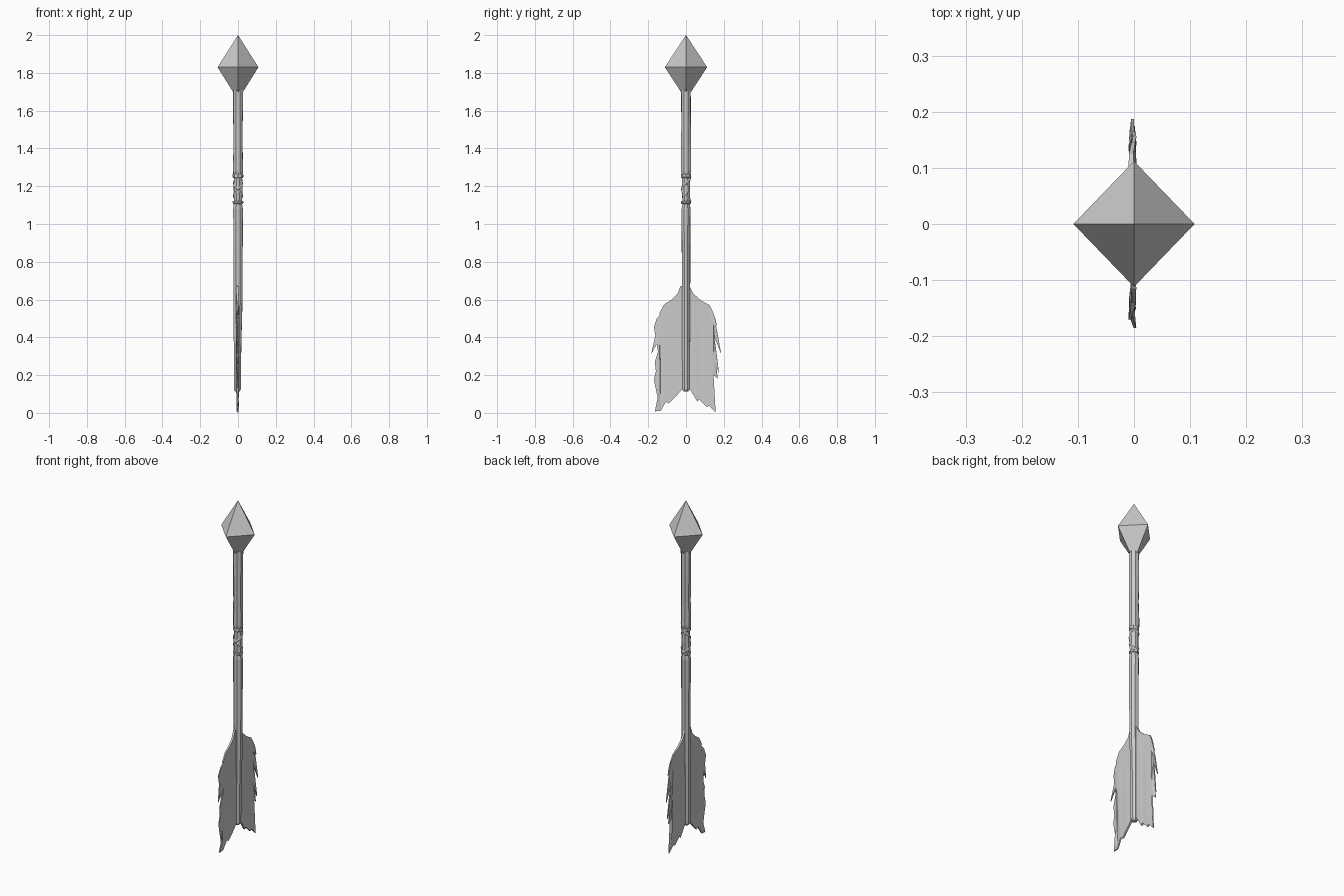
import bpy, bmesh, math, random
from mathutils import Vector

if "Cube" in bpy.data.objects:
    bpy.data.objects.remove(bpy.data.objects["Cube"])

random.seed(4)


def finish(name, bm):
    bmesh.ops.recalc_face_normals(bm, faces=bm.faces[:])
    me = bpy.data.meshes.new(name)
    bm.to_mesh(me)
    bm.free()
    ob = bpy.data.objects.new(name, me)
    bpy.context.collection.objects.link(ob)
    return ob


def loft(name, rings, closed=False):
    """Skin equal-length rings of points; cap the ends unless closed."""
    bm = bmesh.new()
    loops = [[bm.verts.new(p) for p in r] for r in rings]
    n = len(loops[0])
    pairs = list(zip(loops, loops[1:])) + ([(loops[-1], loops[0])] if closed else [])
    for a, b in pairs:
        for i in range(n):
            bm.faces.new((a[i], a[(i + 1) % n], b[(i + 1) % n], b[i]))
    if not closed:
        bm.faces.new(loops[0])
        bm.faces.new(loops[-1])
    return finish(name, bm)


def ring(z, rx, ry, n, cx=0.0, cy=0.0, turn=0.0, jitter=0.0):
    pts = []
    for i in range(n):
        a = math.tau * i / n + turn
        k = 1 + random.uniform(-jitter, jitter)
        pts.append((cx + rx * k * math.cos(a), cy + ry * k * math.sin(a), z))
    return pts


# Arrowhead: four-sided double pyramid, cut flat where it meets the shaft
loft("arrowhead", [ring(1.70, 0.027, 0.027, 4), ring(1.83, 0.108, 0.112, 4),
                   ring(2.0, 0.0005, 0.0005, 4)])

# Shaft: whittled eight-sided stick, (z, radius x, radius y, centre x)
shaft = [(0.112, 0.012, 0.012, -0.003), (0.125, 0.020, 0.020, -0.003),
         (0.35, 0.021, 0.022, -0.002), (0.60, 0.025, 0.023, 0),
         (0.85, 0.027, 0.024, 0), (1.08, 0.028, 0.025, 0),
         (1.11, 0.023, 0.021, 0), (1.18, 0.025, 0.024, 0),
         (1.25, 0.023, 0.022, 0), (1.28, 0.029, 0.028, 0),
         (1.42, 0.027, 0.027, 0), (1.56, 0.028, 0.028, 0), (1.71, 0.028, 0.028, 0)]
loft("shaft", [ring(z, rx, ry, 8, cx, 0, math.pi / 8, 0.06) for z, rx, ry, cx in shaft])

# Binding: two flat bands and two crossing cords
for name, z, h in (("lower_band", 1.115, 0.008), ("upper_band", 1.255, 0.012)):
    loft(name, [ring(z - h, 0.024, 0.023, 8), ring(z - h * .6, 0.028, 0.026, 8),
                ring(z + h * .6, 0.028, 0.026, 8), ring(z + h, 0.024, 0.023, 8)])
for name, hand in (("cord_left", 1), ("cord_right", -1)):
    rings = []
    for i in range(13):
        t = i / 12
        a = -math.pi / 2 + hand * (t - 0.5) * math.tau
        out = Vector((math.cos(a), math.sin(a), 0))
        c = out * 0.025 + Vector((0, 0, 1.12 + 0.125 * t))
        up = Vector((0, 0, 1))
        rings.append([c + out * 0.003, c + up * 0.008, c - out * 0.003, c - up * 0.008])
    loft(name, rings)


def feather(name, outline, side):
    """Thin vane with a ragged edge, thick at the quill and thin at the barbs."""
    bm = bmesh.new()
    face = bm.faces.new([bm.verts.new((0, side * y, z)) for y, z in outline])
    bmesh.ops.triangulate(bm, faces=[face], ngon_method='BEAUTY')
    ext = bmesh.ops.extrude_face_region(bm, geom=bm.faces[:], use_keep_orig=True)
    front = {g for g in ext["geom"] if isinstance(g, bmesh.types.BMVert)}
    for v in bm.verts:
        d = abs(v.co.y)
        half = 0.007 - 0.025 * min(d, 0.18)
        v.co.x = -0.003 + 0.005 * math.sin(v.co.z * 27 + side) * d / 0.18
        v.co.x += half if v in front else -half
    return finish(name, bm)


# Feathers: (distance from axis, height), quill top round the barbs to quill foot
left = [(0.0, 0.68), (0.03, 0.67), (0.045, 0.63), (0.075, 0.60), (0.115, 0.575),
        (0.14, 0.53), (0.135, 0.52), (0.155, 0.50), (0.17, 0.455), (0.135, 0.495),
        (0.16, 0.42), (0.185, 0.31), (0.135, 0.40), (0.14, 0.35), (0.165, 0.27),
        (0.15, 0.26), (0.17, 0.175), (0.135, 0.25), (0.14, 0.16), (0.15, 0.08),
        (0.165, 0.008), (0.135, 0.01), (0.105, 0.06), (0.09, 0.05), (0.06, 0.08),
        (0.02, 0.125), (0.0, 0.13)]
right = [(0.0, 0.68), (0.02, 0.67), (0.04, 0.63), (0.08, 0.595), (0.125, 0.57),
         (0.145, 0.53), (0.135, 0.53), (0.155, 0.50), (0.165, 0.46), (0.14, 0.48),
         (0.165, 0.43), (0.187, 0.31), (0.15, 0.40), (0.16, 0.33), (0.175, 0.21),
         (0.145, 0.28), (0.155, 0.22), (0.168, 0.18), (0.13, 0.215), (0.14, 0.12),
         (0.157, 0.002), (0.12, 0.04), (0.11, 0.03), (0.07, 0.07), (0.06, 0.06),
         (0.02, 0.125), (0.0, 0.13)]
feather("feather_left", left, -1)
feather("feather_right", right, 1)
